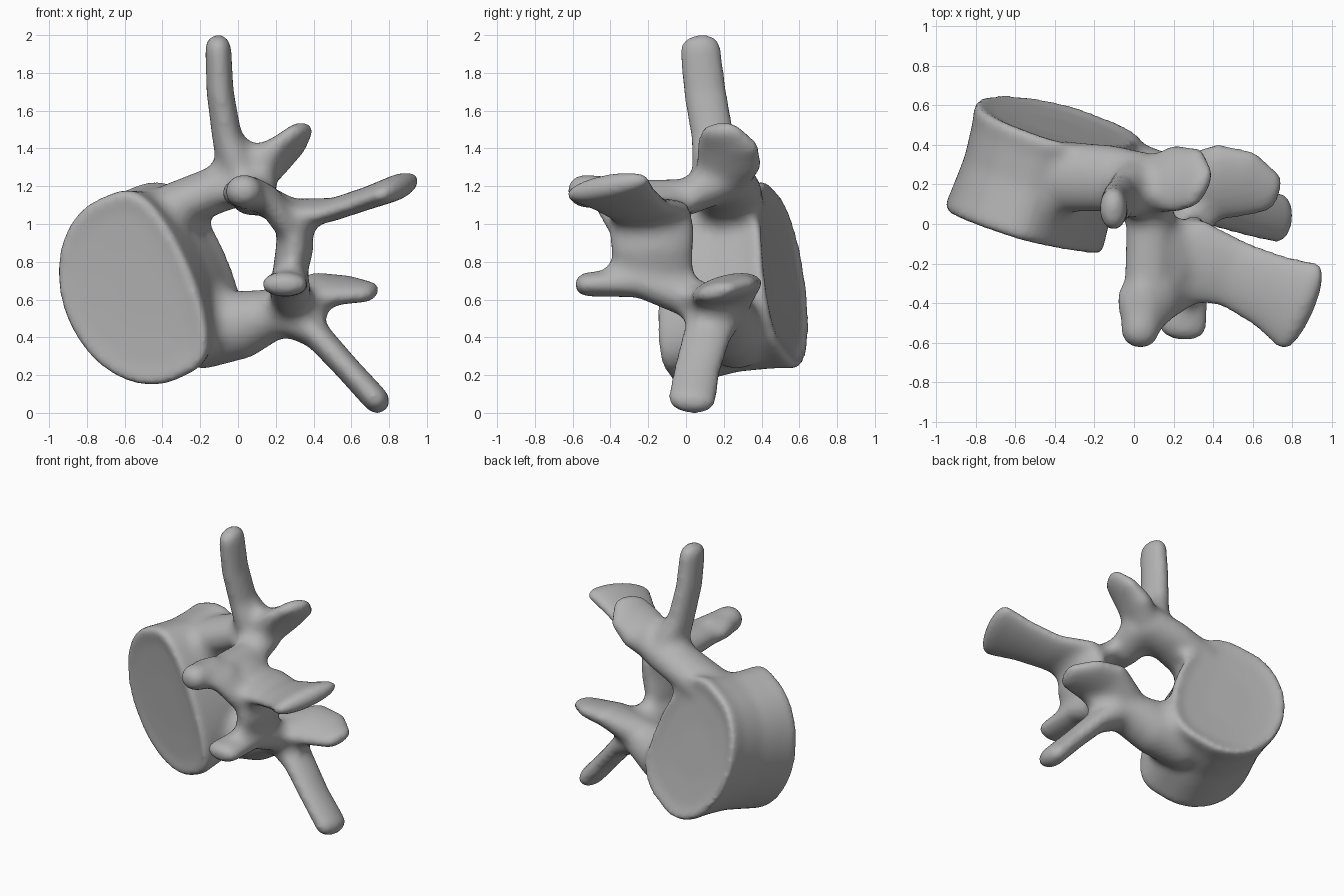
import bpy
import bmesh
from math import sin, cos, pi, radians
from mathutils import Vector

SIDES = 28
VOXEL = 0.018
FILLET = 0.05

cube = bpy.data.objects.get("Cube")
if cube:
    bpy.data.objects.remove(cube)

bone = bpy.data.materials.new("bone_grey")
bone.use_nodes = True
colour = (0.45, 0.45, 0.45, 1)
bone.diffuse_color = colour
bone.node_tree.nodes["Principled BSDF"].inputs["Base Color"].default_value = colour

bm = bmesh.new()


def loft(rings):
    """Skin a list of closed point rings and cap both ends."""
    loops = [[bm.verts.new(p) for p in ring] for ring in rings]
    for a, b in zip(loops, loops[1:]):
        for i in range(len(a)):
            j = (i + 1) % len(a)
            bm.faces.new((a[i], a[j], b[j], b[i]))
    bm.faces.new(loops[0][::-1])
    bm.faces.new(loops[-1])


def limb(axis, *stations):
    """Round-ended limb; stations are x, y, z, thickness, width along axis."""
    pts = [Vector(s[:3]) for s in stations]
    last = len(pts) - 1
    rings = []

    def ring(i, scale=1.0, shift=0.0):
        t = (pts[min(i + 1, last)] - pts[max(i - 1, 0)]).normalized()
        wide = Vector(axis)
        wide = (wide - t * wide.dot(t)).normalized()
        thin = t.cross(wide)
        ra, rb = stations[i][3] * scale, stations[i][4] * scale
        centre = pts[i] + t * shift
        angles = [2 * pi * k / SIDES for k in range(SIDES)]
        rings.append([centre + thin * ra * cos(q) + wide * rb * sin(q) for q in angles])

    dome = [radians(d) for d in (78, 55, 28)]
    for q in dome:
        ring(0, cos(q), -sin(q) * min(stations[0][3:]))
    for i in range(last + 1):
        ring(i)
    for q in reversed(dome):
        ring(last, cos(q), sin(q) * min(stations[last][3:]))
    loft(rings)


def body():
    """Waisted drum with a flattened inner side and dished end plates."""
    front, rear = Vector((-0.54, -0.06, 0.65)), Vector((-0.41, 0.535, 0.715))
    n_front, n_rear = Vector((0.3, 0.95, 0.07)), Vector((0.28, 0.95, 0.2))
    inner = Vector((0.9, -0.25, 0.4))
    # fraction along the axis, scale, shift for the dished plates
    profile = [(0, 0.4, 0.02), (0, 0.8, 0.015), (0, 0.97, 0), (0.05, 1, 0),
               (0.2, 0.97, 0), (0.5, 0.92, 0), (0.8, 0.93, 0),
               (0.95, 0.96, 0), (1, 0.94, 0), (1, 0.78, -0.025), (1, 0.4, -0.035)]
    rings = []
    for f, scale, shift in profile:
        n = n_front.lerp(n_rear, f).normalized()
        u = (inner - n * inner.dot(n)).normalized()
        v = n.cross(u)
        centre = front.lerp(rear, f) + n * shift
        ring = []
        for k in range(72):
            c, s = cos(2 * pi * k / 72), sin(2 * pi * k / 72)
            reach = (0.31 + 0.11 * f) * c ** 0.5 if c > 0 else (0.425 - 0.03 * f) * c
            ring.append(centre + (u * reach + v * 0.525 * s) * scale)
        rings.append(ring)
    loft(rings)


body()

Y, X = (0, 1, 0), (1, 0, 0)

# Pedicles joining the body to the arch
limb(Y, (-0.36, 0.24, 1.08, 0.13, 0.18), (-0.12, 0.23, 1.18, 0.125, 0.17),
     (0.06, 0.2, 1.24, 0.13, 0.16))
limb(Y, (-0.2, 0.27, 0.44, 0.21, 0.2), (0.03, 0.22, 0.47, 0.18, 0.18),
     (0.24, 0.17, 0.54, 0.12, 0.16))

# Side processes
limb(Y, (0.01, 0.18, 1.28, 0.12, 0.15), (-0.06, 0.14, 1.47, 0.08, 0.115),
     (-0.095, 0.1, 1.7, 0.073, 0.115), (-0.105, 0.075, 1.935, 0.07, 0.11))
limb(Y, (0.27, 0.16, 0.52, 0.12, 0.14), (0.42, 0.11, 0.41, 0.075, 0.13),
     (0.58, 0.06, 0.235, 0.068, 0.125), (0.735, 0.03, 0.065, 0.07, 0.13))

# Rear joint wings, hooked towards the rear
limb((0, 1, -0.45), (0.1, 0.2, 1.27, 0.11, 0.15),
     (0.19, 0.23, 1.35, 0.09, 0.18), (0.27, 0.22, 1.42, 0.065, 0.18),
     (0.325, 0.18, 1.49, 0.05, 0.125))
limb((-0.2, 1, 0.25), (0.24, 0.18, 0.56, 0.12, 0.16),
     (0.44, 0.215, 0.65, 0.085, 0.2), (0.57, 0.2, 0.65, 0.065, 0.18),
     (0.69, 0.16, 0.64, 0.05, 0.115))

# Front joint prongs
limb(X, (0.08, 0.17, 1.22, 0.11, 0.13), (0.08, 0, 1.14, 0.1, 0.12),
     (0.07, -0.3, 1.15, 0.085, 0.12), (0.03, -0.54, 1.175, 0.09, 0.1))
limb(X, (0.27, 0.15, 0.56, 0.12, 0.12), (0.28, 0, 0.61, 0.1, 0.11),
     (0.27, -0.25, 0.69, 0.08, 0.11), (0.245, -0.525, 0.68, 0.065, 0.125))

# Joint face on the upper prong and the web running down to the lamina
limb((0.15, 1, 0), (-0.01, -0.43, 1.17, 0.07, 0.14), (0.06, -0.41, 1.19, 0.07, 0.15),
     (0.15, -0.36, 1.14, 0.07, 0.14), (0.25, -0.3, 1.02, 0.08, 0.13))

# Lamina arch round the canal
limb(Y, (0.1, -0.1, 1.15, 0.08, 0.15), (0.22, -0.17, 1.08, 0.085, 0.21),
     (0.3, -0.18, 1.0, 0.1, 0.225), (0.3, -0.18, 0.87, 0.1, 0.22),
     (0.27, -0.17, 0.72, 0.09, 0.21))

# Spine blade
limb((0.22, 0.97, 0.12), (0.28, -0.18, 1.05, 0.08, 0.22),
     (0.5, -0.25, 1.075, 0.06, 0.18), (0.68, -0.335, 1.135, 0.06, 0.2),
     (0.845, -0.42, 1.195, 0.068, 0.25))

bmesh.ops.recalc_face_normals(bm, faces=bm.faces)
mesh = bpy.data.meshes.new("vertebra_parts")
bm.to_mesh(mesh)
bm.free()
vertebra = bpy.data.objects.new("vertebra", mesh)
bpy.context.scene.collection.objects.link(vertebra)


def fuse():
    mod = vertebra.modifiers.new("fuse", 'REMESH')
    mod.mode = 'VOXEL'
    mod.voxel_size = VOXEL


def soften(count):
    mod = vertebra.modifiers.new("soften", 'SMOOTH')
    mod.factor = 0.5
    mod.iterations = count


def swell(distance):
    mod = vertebra.modifiers.new("swell", 'DISPLACE')
    mod.mid_level = 0
    mod.strength = distance


# Fuse the parts into one skin; swelling then shrinking fillets the joins
fuse()
soften(3)
swell(FILLET)
fuse()
soften(3)
swell(-FILLET)
fuse()
soften(5)
graph = bpy.context.evaluated_depsgraph_get()
fused = bpy.data.meshes.new_from_object(vertebra.evaluated_get(graph))
vertebra.modifiers.clear()
vertebra.data = fused
bpy.data.meshes.remove(mesh)
fused.name = "vertebra"

fused.materials.clear()
fused.materials.append(bone)
for face in fused.polygons:
    face.material_index = 0
bpy.ops.object.select_all(action='DESELECT')
vertebra.select_set(True)
bpy.context.view_layer.objects.active = vertebra
bpy.ops.object.shade_smooth_by_angle(angle=radians(50))
